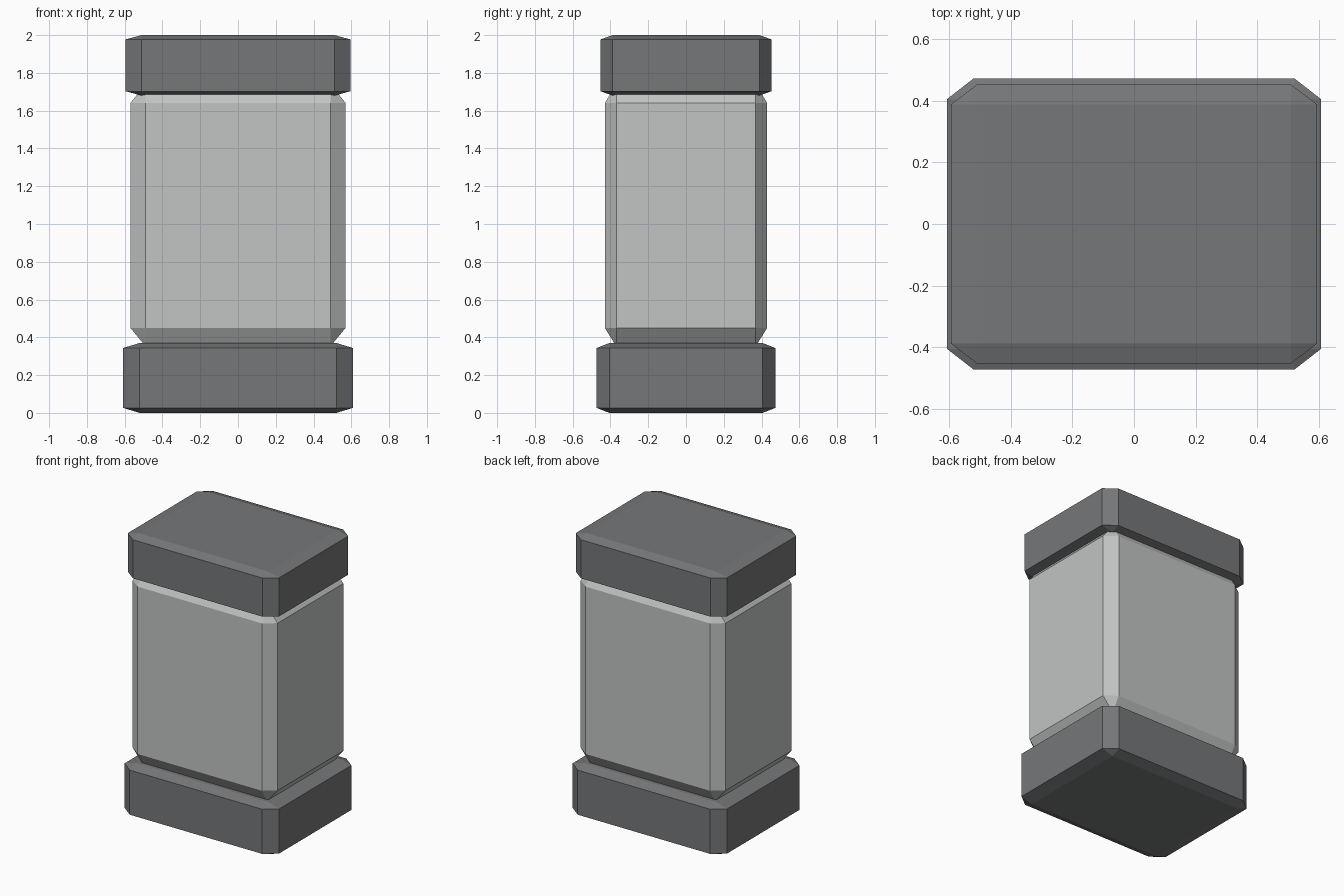
import bpy
import bmesh
from mathutils import Vector

cube = bpy.data.objects.get("Cube")
if cube:
    bpy.data.objects.remove(cube, do_unlink=True)


def make_material(name, color):
    mat = bpy.data.materials.new(name)
    mat.use_nodes = True
    mat.diffuse_color = color
    mat.node_tree.nodes["Principled BSDF"].inputs["Base Color"].default_value = color
    return mat


def bevelled_block(name, size, bottom, mat, bevel=0.071):
    """Unit cube with chamfered edges, stretched to size, resting at height bottom."""
    bm = bmesh.new()
    bmesh.ops.create_cube(bm, size=1)
    bmesh.ops.bevel(bm, geom=bm.edges[:], offset=bevel, segments=1,
                    affect='EDGES', profile=0.5)
    bmesh.ops.scale(bm, vec=Vector(size), verts=bm.verts)
    bmesh.ops.translate(bm, vec=(0, 0, bottom + size[2] / 2), verts=bm.verts)
    bmesh.ops.recalc_face_normals(bm, faces=bm.faces)
    mesh = bpy.data.meshes.new(name)
    bm.to_mesh(mesh)
    bm.free()
    mesh.materials.append(mat)
    obj = bpy.data.objects.new(name, mesh)
    bpy.context.collection.objects.link(obj)
    return obj


dark_grey = make_material("dark grey", (0.18, 0.185, 0.19, 1))
light_grey = make_material("light grey", (0.54, 0.55, 0.55, 1))

# Base block, tall middle body sunk into both caps, and top block
bevelled_block("base_cap", (1.215, 0.945, 0.37), 0, dark_grey)
bevelled_block("body", (1.14, 0.86, 1.387), 0.352, light_grey)
bevelled_block("top_cap", (1.19, 0.905, 0.32), 1.68, dark_grey)
